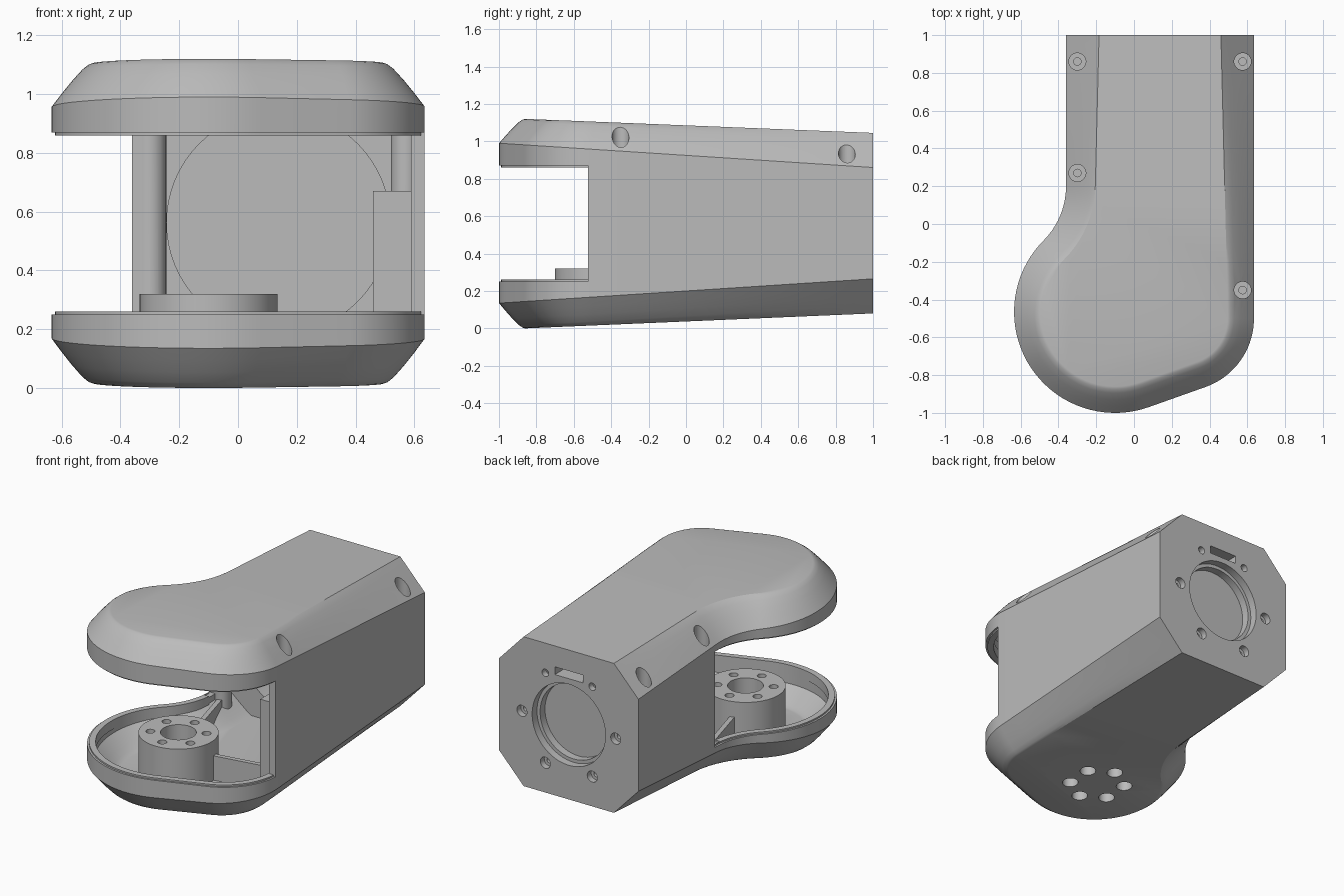
import bpy, bmesh
from math import sin, cos, pi, radians, atan2
from mathutils import Matrix

if "Cube" in bpy.data.objects:
    bpy.data.objects.remove(bpy.data.objects["Cube"])

grey = bpy.data.materials.new("plain grey")
grey.use_nodes = True
grey.diffuse_color = (0.5, 0.5, 0.5, 1)
grey.node_tree.nodes["Principled BSDF"].inputs["Base Color"].default_value = (0.5, 0.5, 0.5, 1)

PIVOT = (-0.1, -0.465)      # centre of the rounded bulge and the boss
AXIS = (0.1375, 0.5625)     # x, z of the round bay and rear opening


def finish(name, bm):
    bmesh.ops.recalc_face_normals(bm, faces=bm.faces)
    mesh = bpy.data.meshes.new(name)
    bm.to_mesh(mesh)
    bm.free()
    mesh.materials.append(grey)
    obj = bpy.data.objects.new(name, mesh)
    bpy.context.collection.objects.link(obj)
    return obj


def box(name, x0, x1, y0, y1, z0, z1):
    bm = bmesh.new()
    bmesh.ops.create_cube(bm, size=1)
    for v in bm.verts:
        v.co.x = x0 + (v.co.x + 0.5) * (x1 - x0)
        v.co.y = y0 + (v.co.y + 0.5) * (y1 - y0)
        v.co.z = z0 + (v.co.z + 0.5) * (z1 - z0)
    return finish(name, bm)


def cylinder(name, a, b, lo, hi, r, along="z", sides=32):
    """Cylinder at (x, y) along z, or at (x, z) along y."""
    bm = bmesh.new()
    bmesh.ops.create_cone(bm, cap_ends=True, segments=sides, radius1=r, radius2=r, depth=hi - lo)
    mid = (lo + hi) / 2
    if along == "y":
        bmesh.ops.rotate(bm, verts=bm.verts, matrix=Matrix.Rotation(pi / 2, 3, "X"))
        bmesh.ops.translate(bm, verts=bm.verts, vec=(a, mid, b))
    else:
        bmesh.ops.translate(bm, verts=bm.verts, vec=(a, b, mid))
    return finish(name, bm)


def combine(target, others, operation):
    """Apply booleans one by one and remove the helpers."""
    bpy.context.view_layer.objects.active = target
    for other in others:
        mod = target.modifiers.new("cut", "BOOLEAN")
        mod.operation, mod.solver, mod.object = operation, "EXACT", other
        bpy.ops.object.modifier_apply(modifier=mod.name)
        bpy.data.objects.remove(other)
    return target


def outline(back):
    """Plan outline from back left round the front to back right: x, y, normal."""
    pts = []

    def line(x, y0, y1, n, nx):
        for i in range(n):
            pts.append((x, y0 + (y1 - y0) * i / n, nx, 0))

    def arc(c, r, a0, a1, n, flip=1):
        for i in range(n + 1):
            a = radians(a0 + (a1 - a0) * i / n)
            pts.append((c[0] + r * cos(a), c[1] + r * sin(a), flip * cos(a), flip * sin(a)))

    line(-0.36, back, 0.2, 6, -1)
    arc((-0.7666, 0.2), 0.4066, 0, -44.5, 10, -1)
    arc(PIVOT, 0.535, 138, 289.5, 36)
    arc((0.25, -0.5), 0.385, -70.5, 0, 18)
    pts.extend((0.635, -0.5 + (back + 0.5) * i / 10, 1, 0) for i in range(1, 11))
    return pts


def loft(name, rings):
    """Solid through stacked rings that share one open outline and a flat back."""
    bm = bmesh.new()
    vs = [[bm.verts.new(p) for p in ring] for ring in rings]
    for low, high in zip(vs, vs[1:]):
        for i in range(len(low) - 1):
            bm.faces.new((low[i], low[i + 1], high[i + 1], high[i]))
    bm.faces.new(vs[0])
    bm.faces.new(vs[-1])
    bm.faces.new([r[0] for r in vs] + [r[-1] for r in reversed(vs)])
    return finish(name, bm)


def shell(name, wall, back):
    """Tapered body with a chamfer that is rounded in front and flat at the back."""
    steps = [(0, 0), (0.25, 0.06), (0.5, 0.1), (0.75, 0.11), (0.9, 0.07), (1, 0)]

    def ring(t, bulge, top):
        out = []
        for x, y, nx, ny in outline(back):
            d = wall + t * (0.14 + 0.035 * max(0, (y + 0.4) / 1.4))
            px, py = x - nx * d, y - ny * d
            h = t + bulge * min(1, max(0, (0.9 - py) / 1.4))
            if top:
                edge, cap = 0.925 - 0.065 * py, 1.12 - 0.0403 * (py + 0.86) - wall
            else:
                edge, cap = 0.2 + 0.065 * py, 0.043 * (py + 0.86) + wall
            out.append((px, py, edge + (cap - edge) * h))
        return out

    return loft(name, [ring(t, b, False) for t, b in reversed(steps)]
                + [ring(t, b, True) for t, b in steps])


def prism(name, inset, back, z0, z1):
    return loft(name, [[(x - nx * inset, y - ny * inset, z) for x, y, nx, ny in outline(back)]
                       for z in (z0, z1)])


def rib(name, end, z1):
    """Thin upright web from the boss to a post."""
    dx, dy = end[0] - PIVOT[0], end[1] - PIVOT[1]
    obj = box(name, 0.15, (dx * dx + dy * dy) ** 0.5, -0.015, 0.015, 0.02, z1)
    obj.data.transform(Matrix.Translation((*PIVOT, 0)) @ Matrix.Rotation(atan2(dy, dx), 4, "Z"))
    return obj


# Outer housing and the empty space inside it
housing = shell("housing", 0, 1)
void = shell("inner_void", 0.045, 0.36)
combine(void, [
    box("front_mouth", -0.9, 0.9, -1.2, -0.525, 0.25, 0.87),
    box("side_mouth", -0.9, -0.2, -0.6, 0.22, 0.25, 0.87),
    cylinder("round_bay", *AXIS, 0.3, 0.85, 0.38, "y", 64),
], "UNION")

# Raised lips, boss, posts and ribs stay solid
left_post, right_post = (-0.3, 0.27), (0.57, -0.35)
lips = [combine(prism("lip", 0.012, 0.15, z0, z1),
                [prism("lip_core", 0.05, 0.16, z0 - 0.01, z1 + 0.01)], "DIFFERENCE")
        for z0, z1 in ((0.2, 0.26), (0.86, 0.92))]
combine(void, lips + [
    cylinder("boss", *PIVOT, -0.1, 0.32, 0.235, sides=64),
    cylinder("left_post", *left_post, -0.1, 1.3, 0.056),
    cylinder("right_post", *right_post, -0.1, 1.3, 0.05),
    box("right_post_base", 0.46, 0.61, -0.43, -0.28, -0.1, 0.67),
    rib("left_rib", left_post, 0.22),
    rib("right_rib", right_post, 0.22),
], "DIFFERENCE")
combine(housing, [void], "DIFFERENCE")

# Boss centre bore and six stepped holes from below
drills = [cylinder("boss_bore", *PIVOT, 0.1, 0.4, 0.105, sides=48)]
for i in range(6):
    a = i * pi / 3 + pi / 6
    x, y = PIVOT[0] + 0.165 * cos(a), PIVOT[1] + 0.165 * sin(a)
    drills.append(cylinder("boss_counterbore", x, y, -0.1, 0.15, 0.048, sides=24))
    drills.append(cylinder("boss_hole", x, y, 0.1, 0.4, 0.027, sides=24))

# Countersunk screw holes in the upper chamfer
for x, y, floor in ((-0.3, 0.86, 0.84), (0.575, 0.86, 0.84), (*left_post, 0.88), (0.575, -0.35, 0.92)):
    drills.append(cylinder("screw_counterbore", x, y, floor, 1.4, 0.045))
    drills.append(cylinder("screw_hole", x, y, floor - 0.12, floor + 0.05, 0.02, sides=16))

# Rear opening, bolt circle and cable slot
drills.append(cylinder("rear_opening", *AXIS, 0.95, 1.1, 0.262, "y", 64))
drills.append(cylinder("rear_step", *AXIS, 0.9, 1.0, 0.24, "y", 64))
for i in range(6):
    a = i * pi / 3
    x, z = AXIS[0] + 0.335 * cos(a), AXIS[1] + 0.335 * sin(a)
    drills.append(cylinder("bolt_counterbore", x, z, 0.96, 1.1, 0.024 if i in (1, 2) else 0.036, "y", 24))
    drills.append(cylinder("bolt_hole", x, z, 0.88, 1.0, 0.017, "y", 16))
drills.append(box("cable_slot", AXIS[0] - 0.1, AXIS[0] + 0.1, 0.88, 1.1, 0.86, 0.91))
combine(housing, drills, "DIFFERENCE")

bpy.ops.object.select_all(action="DESELECT")
housing.select_set(True)
bpy.context.view_layer.objects.active = housing
bpy.ops.object.shade_smooth_by_angle(angle=radians(25))
